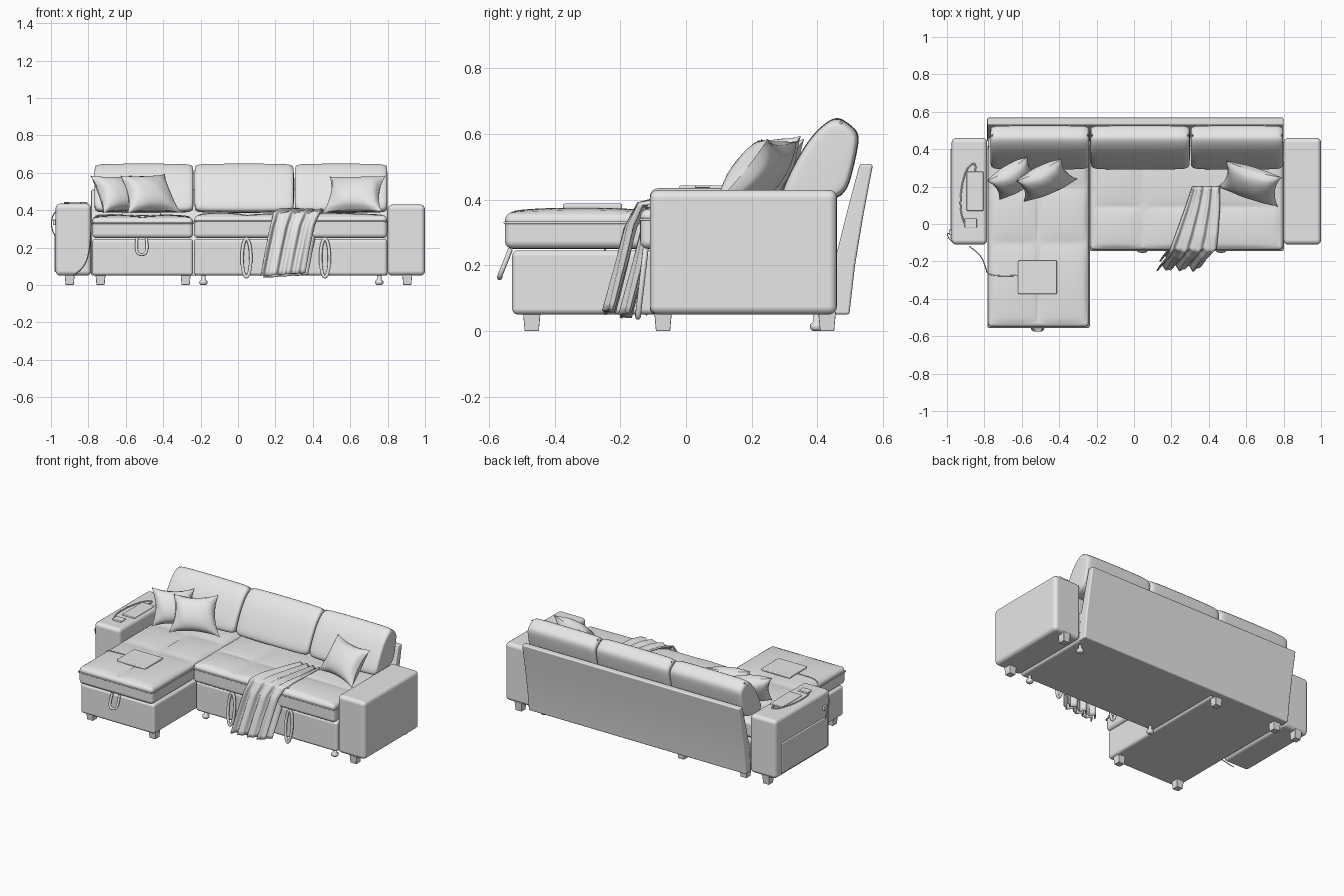
import bpy, bmesh, math
from mathutils import Vector

if "Cube" in bpy.data.objects:
    bpy.data.objects.remove(bpy.data.objects["Cube"])

fabric = bpy.data.materials.new("light_grey")
fabric.use_nodes = True
fabric.diffuse_color = (0.8, 0.8, 0.8, 1)
fabric.node_tree.nodes["Principled BSDF"].inputs["Base Color"].default_value = (0.8, 0.8, 0.8, 1)


def finish(name, bm, smooth=True):
    me = bpy.data.meshes.new(name)
    bmesh.ops.recalc_face_normals(bm, faces=bm.faces)
    bm.to_mesh(me)
    bm.free()
    me.materials.append(fabric)
    for p in me.polygons:
        p.use_smooth = smooth
    ob = bpy.data.objects.new(name, me)
    bpy.context.collection.objects.link(ob)
    return ob


def bevel(ob, width, segments=4):
    m = ob.modifiers.new("bevel", "BEVEL")
    m.width, m.segments, m.limit_method = width, segments, "ANGLE"
    m.harden_normals = True


def box(name, x, y, z, r=0.02, taper=1.0):
    """Rounded box from (min, max) ranges; taper narrows the foot."""
    bm = bmesh.new()
    bmesh.ops.create_cube(bm, size=1)
    for v in bm.verts:
        s = taper if v.co.z < 0 else 1
        v.co = [(a + b) / 2 + c * s * (b - a) for (a, b), c in zip((x, y), v.co)] + [z[0] if v.co.z < 0 else z[1]]
    ob = finish(name, bm)
    bevel(ob, r)
    return ob


def grid(name, fn, nu, nv):
    """Sheet whose points come from fn(u, v)."""
    bm = bmesh.new()
    rows = [[bm.verts.new(fn(i / nu, j / nv)) for i in range(nu + 1)] for j in range(nv + 1)]
    for a, b in zip(rows, rows[1:]):
        for i in range(nu):
            bm.faces.new((a[i], a[i + 1], b[i + 1], b[i]))
    return finish(name, bm)


def loft(name, sections):
    bm = bmesh.new()
    rings = [[bm.verts.new(p) for p in s] for s in sections]
    n = len(rings[0])
    for a, b in zip(rings, rings[1:]):
        for i in range(n):
            bm.faces.new((a[i], a[(i + 1) % n], b[(i + 1) % n], b[i]))
    bm.faces.new(rings[0])
    bm.faces.new(rings[-1])
    return finish(name, bm)


def tube(name, pts, r, closed=False):
    cu = bpy.data.curves.new(name, "CURVE")
    cu.dimensions, cu.bevel_depth, cu.bevel_resolution = "3D", r, 2
    sp = cu.splines.new("NURBS")
    sp.points.add(len(pts) - 1)
    for p, co in zip(sp.points, pts):
        p.co = (*co, 1)
    sp.use_cyclic_u, sp.use_endpoint_u, sp.order_u = closed, True, 3
    cu.materials.append(fabric)
    bpy.context.collection.objects.link(bpy.data.objects.new(name, cu))


def seat(name, x, y, top, cuts_x, cuts_y):
    """Mattress with piping and a tufted top."""
    box(name, x, y, (0.25, top - 0.008), 0.025)
    i = 0.012

    def swell(t, cuts):
        for a, b in zip(cuts, cuts[1:]):
            if a <= t <= b:
                return max(0, math.sin(math.pi * (t - a) / (b - a))) ** 0.35
        return 0

    def puff(u, v):
        px = x[0] + i + u * (x[1] - x[0] - 2 * i)
        py = y[0] + i + v * (y[1] - y[0] - 2 * i)
        h = swell(px, [x[0] + i, *cuts_x, x[1] - i]) * swell(py, [y[0] + i, *cuts_y, y[1] - i])
        return px, py, top - 0.012 + 0.018 * h

    grid(name + "_tufting", puff, 48, 48)
    # piping round the front and sides
    z = top - 0.04
    a, b, c, d = x[0], x[1], y[0], y[1]
    r = 0.02
    tube(name + "_piping", [(a, d, z), (a, c + r, z), (a, c + r, z), (a, c, z), (a + r, c, z), (a + r, c, z),
                            (b - r, c, z), (b - r, c, z), (b, c, z), (b, c + r, z), (b, c + r, z), (b, d, z)], 0.004)


# arms, bases and seats
box("left_arm", (0.80, 1.0), (-0.11, 0.46), (0.05, 0.43), 0.025)
box("right_arm", (-0.975, -0.785), (-0.11, 0.46), (0.05, 0.435), 0.025)
box("right_arm_pocket", (-0.982, -0.95), (-0.08, 0.40), (0.07, 0.27), 0.006)
box("chaise_base", (-0.78, -0.24), (-0.53, 0.48), (0.05, 0.246), 0.018)
box("sofa_base", (-0.235, 0.798), (-0.11, 0.48), (0.05, 0.246), 0.018)
seat("chaise_seat", (-0.78, -0.24), (-0.552, 0.42), 0.37, [-0.51], [-0.1, 0.2])
seat("sofa_seat", (-0.235, 0.798), (-0.14, 0.42), 0.38, [0.04], [0.09])

# leaning back panel
back = [(0.44, 0.05), (0.498, 0.05), (0.515, 0.2), (0.54, 0.35), (0.57, 0.508), (0.53, 0.51), (0.49, 0.36), (0.45, 0.2)]
bevel(loft("back_panel", [[(x, y, z) for y, z in back] for x in (-0.785, 0.80)]), 0.008, 2)

# back cushions
prof = [(0.30, 0.38), (0.285, 0.41), (0.305, 0.46), (0.34, 0.53), (0.385, 0.60), (0.43, 0.64), (0.465, 0.656),
        (0.50, 0.63), (0.53, 0.605), (0.525, 0.56), (0.505, 0.47), (0.48, 0.39)]
cy, cz = 0.43, 0.51
for name, xc, half in (("right", -0.503, 0.265), ("middle", 0.033, 0.266), ("left", 0.551, 0.248)):
    secs = []
    for t, s in ((-1, 0.78), (-0.985, 0.88), (-0.93, 0.96), (-0.8, 0.99), (0, 1),
                 (0.8, 0.99), (0.93, 0.96), (0.985, 0.88), (1, 0.78)):
        secs.append([(xc + t * half, cy + (y - cy) * s, cz + (z - cz) * s) for y, z in prof])
    ob = loft(name + "_back_cushion", secs)
    ob.modifiers.new("soft", "SUBSURF").levels = 2
    for side in (-1, 1):
        tube(name + "_cushion_piping", [(xc + side * half * 0.96, y, z) for y, z in
                                        ((0.36, 0.42), (0.40, 0.52), (0.45, 0.61), (0.475, 0.637))], 0.004)


# throw pillows stretched between four corners (bottom left, bottom right, top right, top left)
def pillow(name, corners, thick=0.065):
    bl, br, tr, tl = (Vector(c) for c in corners)
    n = (br - bl + tr - tl).cross(tl - bl + tr - br).normalized()
    for side in (-1, 1):
        def point(u, v):
            a, b = 2 * u - 1, 2 * v - 1
            pu = 0.5 + a * (1 - 0.17 * (1 - b * b) * a * a) / 2
            pv = 0.5 + b * (1 - 0.17 * (1 - a * a) * b * b) / 2
            p = bl.lerp(br, pu).lerp(tl.lerp(tr, pu), pv)
            h = ((1 - a * a) * (1 - b * b)) ** 0.5
            crease = 1 + 0.05 * math.sin(9 * a + 4 * b) * abs(a)
            return p + n * (side * thick * h * crease)
        grid(name + ("_front" if side > 0 else "_back"), point, 20, 20)


pillow("left_pillow", [(0.45, 0.2, 0.385), (0.77, 0.09, 0.39), (0.79, 0.25, 0.585), (0.49, 0.34, 0.58)])
pillow("inner_right_pillow", [(-0.59, 0.12, 0.385), (-0.30, 0.24, 0.385), (-0.39, 0.35, 0.595), (-0.63, 0.23, 0.585)])
pillow("outer_right_pillow", [(-0.72, 0.13, 0.385), (-0.50, 0.26, 0.39), (-0.57, 0.36, 0.585), (-0.79, 0.23, 0.585)])

# throw blanket: stations of left edge, right edge, depth and height
drape = [(0.31, 0.46, 0.2, 0.395), (0.27, 0.46, 0.08, 0.4), (0.22, 0.45, -0.06, 0.4), (0.19, 0.44, -0.14, 0.39),
         (0.17, 0.41, -0.175, 0.32), (0.145, 0.385, -0.205, 0.2), (0.12, 0.36, -0.24, 0.065)]


def blanket(name, dx, dy, lift):
    def point(u, v):
        f = v * (len(drape) - 1)
        k = min(int(f), len(drape) - 2)
        a, b, y, z = (p + (q - p) * (f - k) for p, q in zip(drape[k], drape[k + 1]))
        w = 0.012 * math.sin(u * 22 + 2 * v) + 0.006 * math.sin(u * 41)
        hang = max(0, min(1, (v - 0.4) * 5))
        return (a + (b - a) * u + dx * hang, y + dy * hang - w * hang,
                z + lift * hang + 0.6 * w * (1 - hang) - 0.03 * hang * v * (1 - u) * 0.5)
    ob = grid(name, point, 48, 36)
    ob.modifiers.new("cloth", "SOLIDIFY").thickness = 0.008


blanket("throw_blanket", 0, 0, 0)
blanket("throw_blanket_underlayer", 0.015, 0.05, -0.01)

# pull straps and chaise handle
for x in (0.045, 0.465):
    ring = [(x + 0.024 * math.sin(t * math.pi / 6), -0.135 - 0.012 * math.cos(t * math.pi / 6 + math.pi),
             0.145 + 0.105 * math.cos(t * math.pi / 6)) for t in range(12)]
    tube("pull_strap", ring, 0.009, True)
tube("chaise_handle", [(-0.54, -0.535, 0.25), (-0.545, -0.55, 0.21), (-0.54, -0.567, 0.17), (-0.515, -0.568, 0.16),
                       (-0.49, -0.567, 0.17), (-0.485, -0.55, 0.21), (-0.49, -0.535, 0.25)], 0.008)

# square legs
for x, y in ((0.905, -0.07), (0.905, 0.43), (-0.90, 0.43), (-0.735, -0.47), (-0.28, -0.47), (-0.735, 0.43), (-0.28, 0.43)):
    box("leg", (x - 0.027, x + 0.027), (y - 0.027, y + 0.027), (0, 0.06), 0.003, 0.8)

# round feet
for x, y in ((0.755, -0.07), (0.755, 0.4), (-0.185, -0.07)):
    rings = [[(x + r * math.cos(k * math.pi / 8), y + r * math.sin(k * math.pi / 8), z) for k in range(16)]
             for r, z in ((0.014, 0), (0.022, 0.008), (0.022, 0.02), (0.011, 0.03), (0.011, 0.06))]
    loft("round_foot", rings)

# tablet, phone, charging pad and cables
box("tablet", (-0.62, -0.412), (-0.375, -0.195), (0.37, 0.388), 0.006)
box("phone", (-0.895, -0.805), (0.07, 0.28), (0.43, 0.443), 0.005)
box("charging_pad", (-0.905, -0.84), (-0.02, 0.03), (0.43, 0.444), 0.005)
box("plug", (-0.99, -0.97), (-0.06, -0.03), (0.32, 0.35), 0.004)
tube("phone_cable", [(-0.85, 0.28, 0.44), (-0.84, 0.33, 0.44), (-0.89, 0.31, 0.44), (-0.925, 0.2, 0.44),
                     (-0.93, 0.05, 0.44), (-0.905, 0.005, 0.44)], 0.004)
tube("tablet_cable", [(-0.62, -0.275, 0.376), (-0.7, -0.28, 0.376), (-0.785, -0.27, 0.37), (-0.79, -0.24, 0.2),
                      (-0.82, -0.16, 0.09), (-0.88, -0.12, 0.05)], 0.003)
tube("side_cable", [(-0.965, -0.1, 0.40), (-0.99, -0.08, 0.38), (-1.0, -0.05, 0.32), (-0.985, -0.05, 0.27), (-0.975, -0.05, 0.26)], 0.003)
